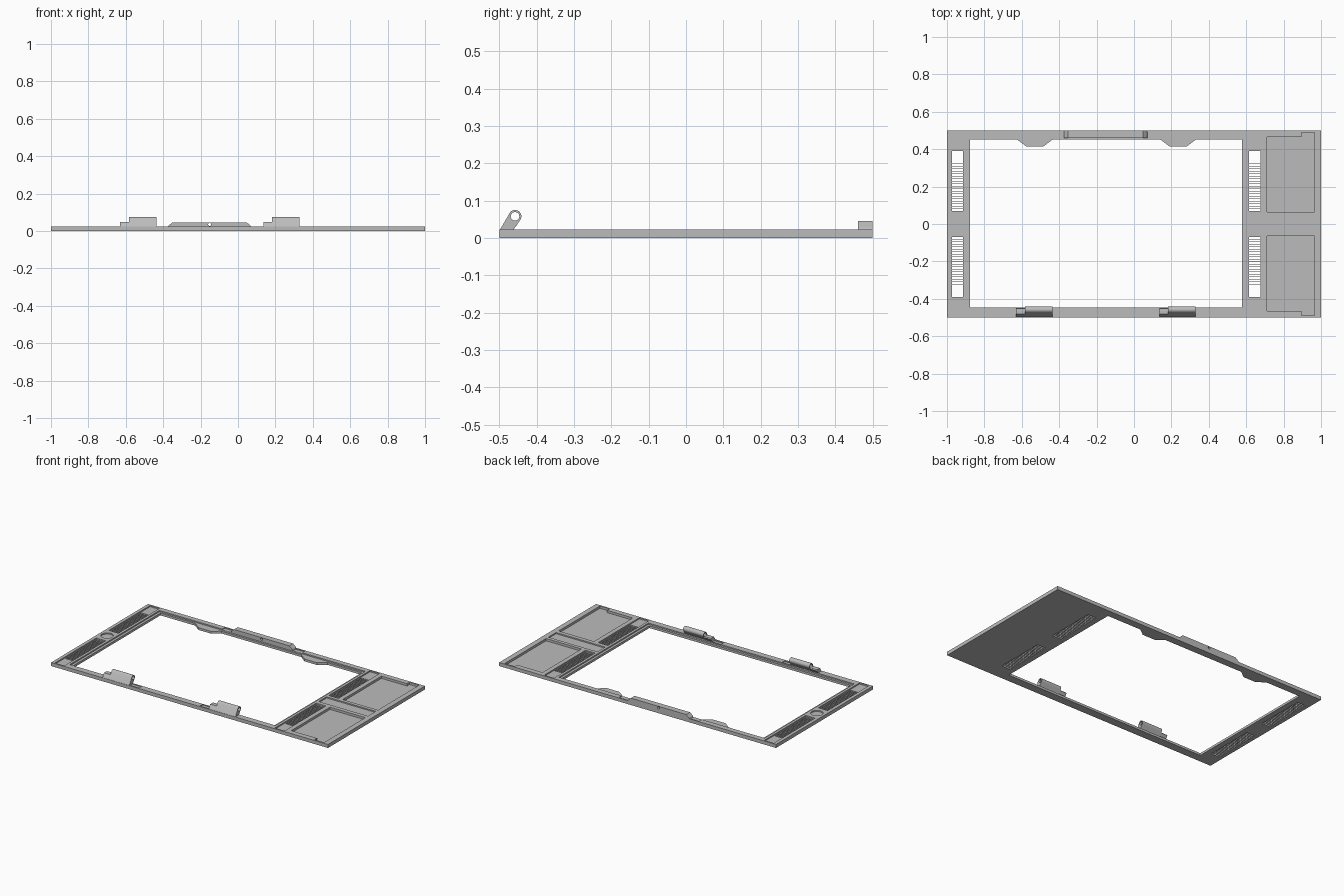
import bpy
import bmesh
import math
from mathutils import Vector

cube = bpy.data.objects.get("Cube")
if cube:
    bpy.data.objects.remove(cube, do_unlink=True)

grey = bpy.data.materials.new("plain grey")
grey.use_nodes = True
grey.diffuse_color = (0.5, 0.5, 0.5, 1)
grey.node_tree.nodes["Principled BSDF"].inputs["Base Color"].default_value = (0.5, 0.5, 0.5, 1)

TOP = 0.023      # top of the plate
FLOOR = 0.015    # floor of the shallow recesses
DEEP = 0.008     # floor of the two large pockets
ABOVE = 0.06     # cutters end above the plate


def add_object(name, bm):
    bmesh.ops.recalc_face_normals(bm, faces=bm.faces)
    mesh = bpy.data.meshes.new(name)
    bm.to_mesh(mesh)
    bm.free()
    mesh.materials.append(grey)
    obj = bpy.data.objects.new(name, mesh)
    bpy.context.scene.collection.objects.link(obj)
    return obj


def extrude(bm, points, offset):
    face = bm.faces.new([bm.verts.new(p) for p in points])
    moved = bmesh.ops.extrude_face_region(bm, geom=[face])["geom"]
    verts = [g for g in moved if isinstance(g, bmesh.types.BMVert)]
    bmesh.ops.translate(bm, verts=verts, vec=Vector(offset))


def prism(name, outline, z0, z1):
    bm = bmesh.new()
    extrude(bm, [(x, y, z0) for x, y in outline], (0, 0, z1 - z0))
    return add_object(name, bm)


def side_prism(name, profile, x0, x1):
    bm = bmesh.new()
    extrude(bm, [(x0, y, z) for y, z in profile], (x1 - x0, 0, 0))
    return add_object(name, bm)


def rect(x0, x1, y0, y1):
    return [(x0, y0), (x1, y0), (x1, y1), (x0, y1)]


def arc(cx, cy, r, start, end, n):
    return [(cx + r * math.cos(math.radians(start + (end - start) * i / n)),
             cy + r * math.sin(math.radians(start + (end - start) * i / n)))
            for i in range(n + 1)]


def cut(obj, cutter):
    mod = obj.modifiers.new("cut", "BOOLEAN")
    mod.operation = "DIFFERENCE"
    mod.solver = "EXACT"
    mod.object = cutter
    bpy.context.view_layer.update()
    graph = bpy.context.evaluated_depsgraph_get()
    mesh = bpy.data.meshes.new_from_object(obj.evaluated_get(graph))
    obj.modifiers.clear()
    obj.data = mesh
    bpy.data.objects.remove(cutter, do_unlink=True)


# Base plate with the stepped main opening
plate = prism("frame_plate", rect(-1, 1, -0.5, 0.5), 0, TOP)


def recess(outline, floor):
    cut(plate, prism("cutter", outline, floor, ABOVE))


recess(rect(-0.893, 0.593, -0.46, 0.465), FLOOR)
recess(rect(-0.877, 0.577, -0.446, 0.452), -0.05)

# Side channels, vent slots and pockets, mirrored front to back
channels = {"right": (-0.978, -0.91), "left": (0.61, 0.68)}
for s in (1, -1):
    for x0, x1 in channels.values():
        recess(rect(x0, x1, s * 0.065, s * 0.49), FLOOR)
        recess(rect(x0 + 0.004, x1 - 0.004, s * 0.069, s * 0.39), -0.05)
    pocket = [(0.71, 0.065), (0.965, 0.065), (0.965, 0.49),
              (0.895, 0.49), (0.895, 0.465), (0.71, 0.465)]
    recess([(x, s * y) for x, y in pocket], DEEP)

# Centre strip and round recess
recess(rect(0.61, 0.965, -0.038, 0.042), FLOOR)
recess(arc(-0.945, 0, 0.037, 0, 350, 35), FLOOR)

# Small notches beside the latch and the hinges
for x0, x1 in ((-0.44, -0.37), (0.07, 0.14)):
    recess(rect(x0, x1, 0.462, 0.492), FLOOR + 0.002)
    recess(rect(x0, x1, -0.49, -0.462), FLOOR + 0.002)

# Thin vent vanes
for side, (x0, x1) in channels.items():
    for s, end in ((1, "back"), (-1, "front")):
        bm = bmesh.new()
        count = 24
        for i in range(1, count):
            y = s * (0.069 + i * 0.321 / count)
            outline = rect(x0 + 0.003, x1 - 0.003, y - 0.001, y + 0.001)
            extrude(bm, [(px, py, 0) for px, py in outline], (0, 0, FLOOR))
        add_object(f"{side}_{end}_vent_vanes", bm)

# Finger tabs on the back rail
for name, x in (("right_tab", -0.53), ("left_tab", 0.236)):
    outline = [(x - 0.097, 0.453), (x - 0.045, 0.414), (x + 0.045, 0.414), (x + 0.097, 0.453)]
    prism(name, outline, 0, FLOOR)

# Raised latch bar with sloped ends and a small hole
bm = bmesh.new()
bar = [(-0.375, TOP - 0.003), (-0.372, 0.028), (-0.352, 0.045),
       (0.048, 0.045), (0.068, 0.028), (0.071, TOP - 0.003)]
extrude(bm, [(x, 0.461, z) for x, z in bar], (0, 0.039, 0))
latch = add_object("latch_bar", bm)
bm = bmesh.new()
extrude(bm, [(x, 0.4, z) for x, z in arc(-0.152, 0.035, 0.008, 0, 345, 23)], (0, 0.2, 0))
cut(latch, add_object("cutter", bm))

# Hinges: leaning arm with a hollow barrel, and a lower shoulder beside it
BY, BZ, R = -0.458, 0.058, 0.017
arm = [(-0.463, TOP - 0.002)] + arc(BY, BZ, R, -35, 145, 20) + [(-0.499, TOP - 0.002)]
shoulder = [(-0.463, TOP - 0.002), (-0.448, 0.042), (-0.452, 0.048),
            (-0.482, 0.048), (-0.499, TOP - 0.002)]
for side, x in (("right", -0.63), ("left", 0.136)):
    parts = [side_prism(f"{side}_hinge", arm, x + 0.047, x + 0.194),
             side_prism(f"{side}_hinge_shoulder", shoulder, x, x + 0.047)]
    for part in parts:
        bore = arc(BY, BZ, 0.0115, 0, 345, 23)
        cut(part, side_prism("cutter", bore, x - 0.1, x + 0.3))
    for poly in parts[0].data.polygons:
        poly.use_smooth = abs(poly.normal.x) < 0.5
    bpy.ops.object.select_all(action="DESELECT")
    parts[0].select_set(True)
    bpy.context.view_layer.objects.active = parts[0]
    bpy.ops.object.shade_smooth_by_angle(angle=math.radians(30))
